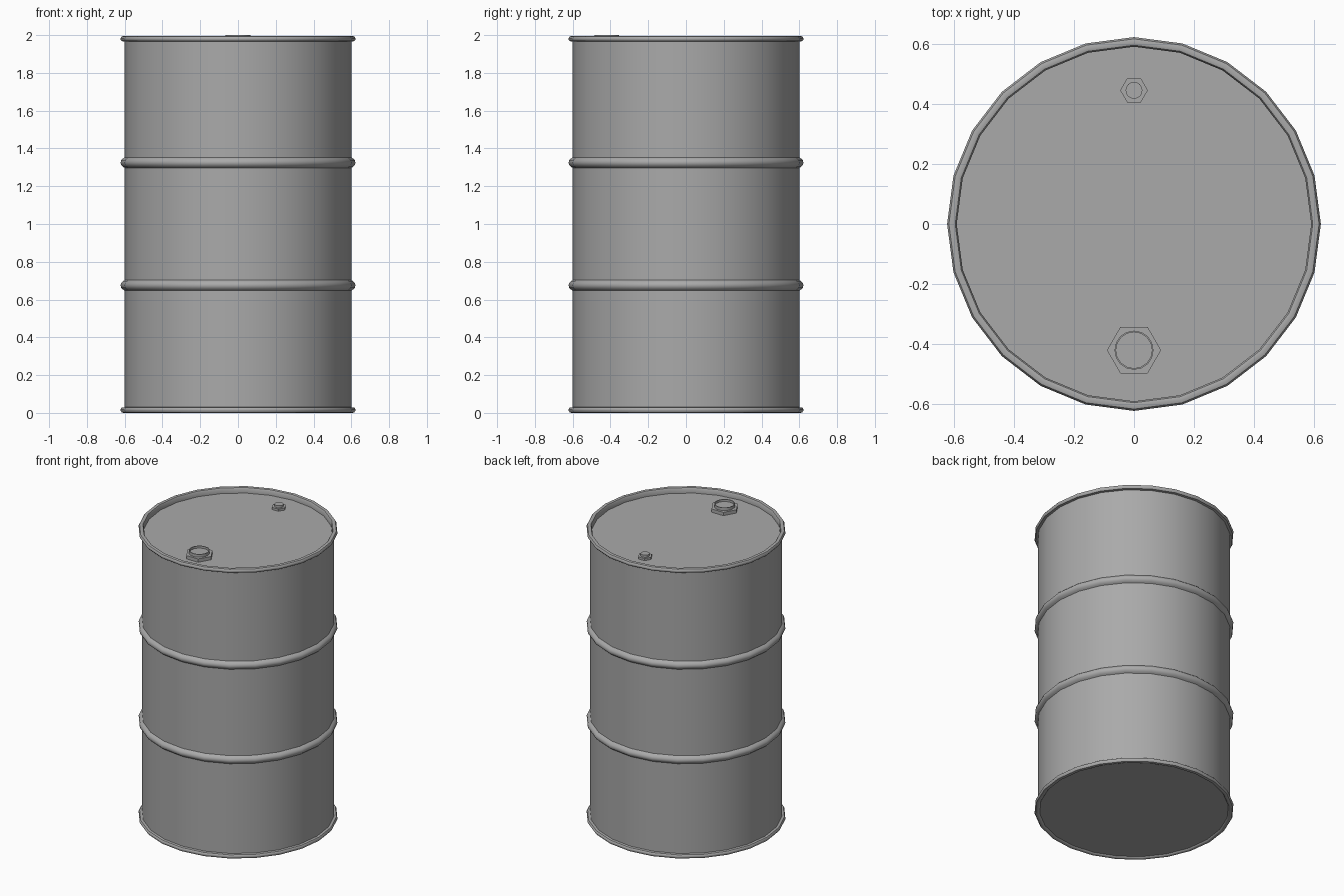
import bpy
import bmesh
import math

if "Cube" in bpy.data.objects:
    bpy.data.objects.remove(bpy.data.objects["Cube"])

steel = bpy.data.materials.new("grey steel")
steel.use_nodes = True
GREY = (0.4, 0.4, 0.4, 1)
steel.diffuse_color = GREY
steel.node_tree.nodes["Principled BSDF"].inputs["Base Color"].default_value = GREY


def lathe(name, profile, sides, x=0, y=0):
    """Spin (radius, height) points round a vertical axis; radius 0 closes the end."""
    bm = bmesh.new()
    rings = []
    for r, z in profile:
        count = sides if r else 1
        rings.append([bm.verts.new((r * math.cos(math.tau * i / count),
                                    r * math.sin(math.tau * i / count), z))
                      for i in range(count)])
    for a, b in zip(rings, rings[1:]):
        for i in range(sides):
            j = (i + 1) % sides
            corners = [a[i % len(a)], a[j % len(a)], b[j % len(b)], b[i % len(b)]]
            bm.faces.new(list(dict.fromkeys(corners)))
    bmesh.ops.recalc_face_normals(bm, faces=bm.faces)
    mesh = bpy.data.meshes.new(name)
    bm.to_mesh(mesh)
    bm.free()
    mesh.materials.append(steel)
    obj = bpy.data.objects.new(name, mesh)
    obj.location = (x, y, 0)
    bpy.context.collection.objects.link(obj)
    bpy.ops.object.select_all(action="DESELECT")
    obj.select_set(True)
    bpy.context.view_layer.objects.active = obj
    bpy.ops.object.shade_smooth_by_angle(angle=math.radians(40))
    return obj


WALL, BULGE, INNER = 0.6, 0.622, 0.59
LID = 1.957


def hoop(z):
    """Rounded rolling hoop that swells out of the wall."""
    return [(WALL, z - 0.028), (0.609, z - 0.022), (0.618, z - 0.013), (BULGE, z),
            (0.618, z + 0.013), (0.609, z + 0.022), (WALL, z + 0.028)]


# Drum shell: recessed base, bottom chime, two hoops, top chime, recessed lid
bottom_chime = [(INNER, 0.01), (0.595, 0.003), (0.605, 0), (0.616, 0.003),
                (BULGE, 0.012), (BULGE, 0.02), (0.616, 0.028), (WALL, 0.03)]
top_chime = [(WALL, 1.966), (0.616, 1.968), (BULGE, 1.976), (BULGE, 1.984),
             (0.616, 1.993), (0.605, 1.996), (0.595, 1.993), (INNER, 1.984)]
lathe("drum_body",
      [(0, 0.01)] + bottom_chime + hoop(0.675) + hoop(1.325) + top_chime
      + [(INNER, LID), (0, LID)], 24)

# Large bung: hexagonal flange with a hollow round plug
lathe("large_bung_flange", [(0, LID), (0.09, LID), (0.09, 1.98), (0, 1.98)], 6, y=-0.42)
lathe("large_bung_plug",
      [(0, LID), (0.065, LID), (0.065, 2), (0.06, 2), (0.06, 1.985), (0, 1.985)],
      16, y=-0.42)

# Small bung: hexagonal flange with a solid round cap
lathe("small_bung_flange", [(0, LID), (0.046, LID), (0.046, 1.972), (0, 1.972)], 6, y=0.445)
lathe("small_bung_cap", [(0, LID), (0.028, LID), (0.028, 1.987), (0, 1.987)], 16, y=0.445)
